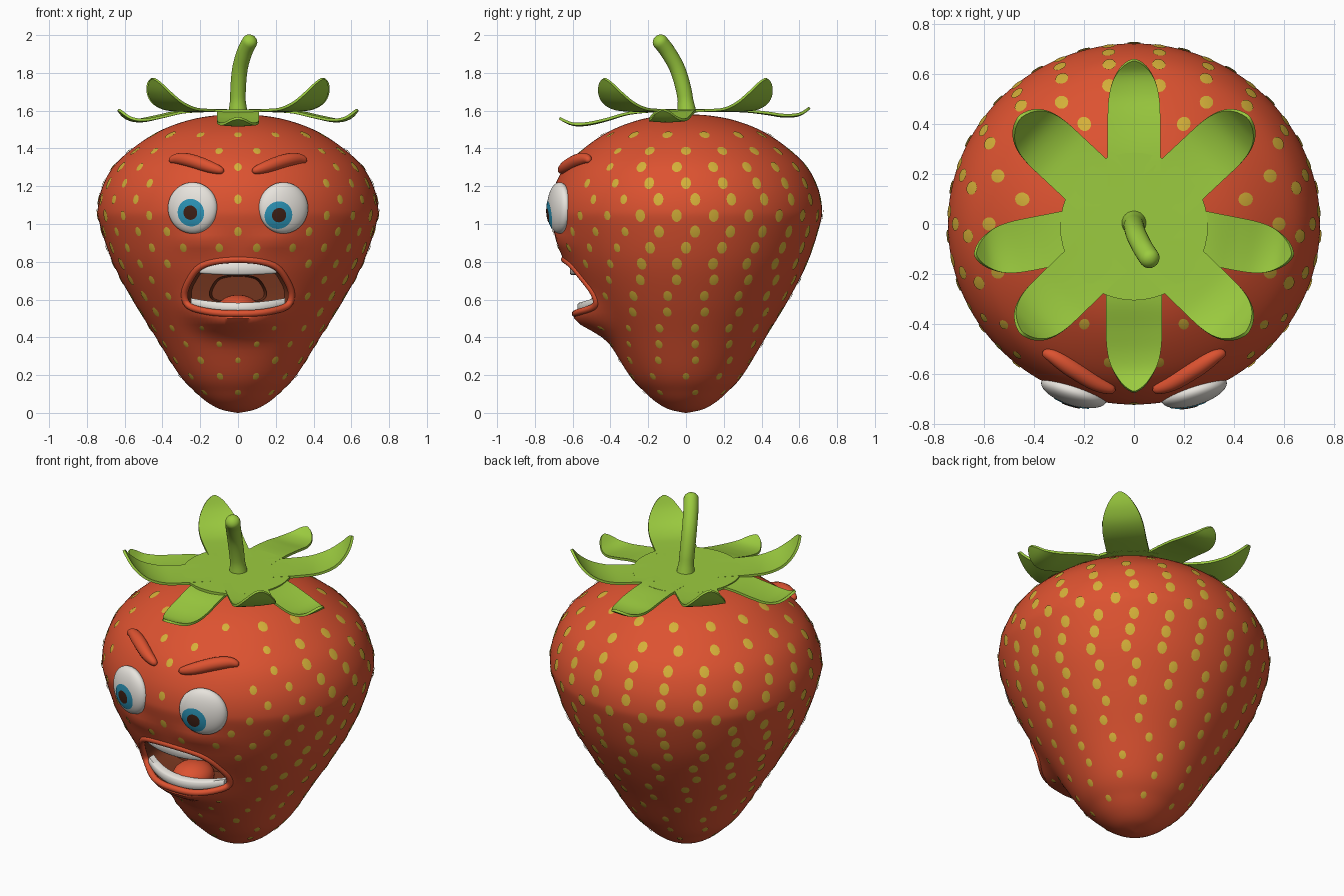
import bpy, bmesh, math
from mathutils import Vector, Matrix

if "Cube" in bpy.data.objects:
    bpy.data.objects.remove(bpy.data.objects["Cube"])


def mat(name, rgb):
    m = bpy.data.materials.new(name)
    m.diffuse_color = (*rgb, 1)
    m.use_nodes = True
    m.node_tree.nodes["Principled BSDF"].inputs["Base Color"].default_value = m.diffuse_color
    return m


RED = mat("strawberry_red", (0.72, 0.085, 0.03))
YELLOW = mat("seed_yellow", (0.66, 0.43, 0.04))
GREEN = mat("leaf_green", (0.33, 0.6, 0.05))
WHITE = mat("warm_white", (0.8, 0.77, 0.72))
BLUE = mat("iris_blue", (0.025, 0.3, 0.48))
PUPIL = mat("pupil_brown", (0.05, 0.015, 0.008))
DARK = mat("mouth_brown", (0.17, 0.035, 0.013))


def make(name, verts, faces, *mats, angle=50):
    me = bpy.data.meshes.new(name)
    me.from_pydata([tuple(v) for v in verts], [], faces)
    bm = bmesh.new()
    bm.from_mesh(me)
    bmesh.ops.recalc_face_normals(bm, faces=bm.faces)
    bm.to_mesh(me)
    bm.free()
    for m in mats:
        me.materials.append(m)
    me.shade_smooth()
    me.set_sharp_from_angle(angle=math.radians(angle))
    ob = bpy.data.objects.new(name, me)
    bpy.context.collection.objects.link(ob)
    return ob


def spline(pts, n=8, closed=False):
    """Catmull-Rom through points of any dimension."""
    p = [Vector(q) for q in pts]
    k, out = len(p), []
    for i in range(k if closed else k - 1):
        g = (lambda j: p[j % k]) if closed else (lambda j: p[max(0, min(k - 1, j))])
        a, b, c, d = g(i - 1), g(i), g(i + 1), g(i + 2)
        for s in range(n):
            t = s / n
            out.append(0.5 * (2 * b + (c - a) * t + (2 * a - 5 * b + 4 * c - d) * t * t
                              + (3 * b - a - 3 * c + d) * t ** 3))
    return out if closed else out + [p[-1]]


def loft(name, rings, *mats, closed=False, angle=50):
    """Skin equal-sized closed rings; cap the ends unless closed."""
    n, k = len(rings[0]), len(rings)
    faces = [(i * n + j, i * n + (j + 1) % n, (i + 1) % k * n + (j + 1) % n, (i + 1) % k * n + j)
             for i in range(k if closed else k - 1) for j in range(n)]
    if not closed:
        faces += [tuple(range(n)), tuple(range((k - 1) * n, k * n))]
    return make(name, [v for r in rings for v in r], faces, *mats, angle=angle)


def tube(name, path, radii, material, closed=False, sides=16):
    rings, k = [], len(path)
    for i, p in enumerate(path):
        a = path[(i - 1) % k] if closed else path[max(0, i - 1)]
        b = path[(i + 1) % k] if closed else path[min(k - 1, i + 1)]
        t = (b - a).normalized()
        u = t.cross(Vector((0, 1, 0.01))).normalized()
        v = t.cross(u)
        rings.append([p + radii[i] * (u * math.cos(w) + v * math.sin(w))
                      for w in (2 * math.pi * j / sides for j in range(sides))])
    return loft(name, rings, material, closed=closed, angle=80)


# Body surface: profile of revolution plus a lower-lip bulge and soft cheeks
PROFILE = spline([(0.004, 0), (0.09, 0.018), (0.16, 0.055), (0.225, 0.11), (0.31, 0.2), (0.435, 0.4),
                  (0.56, 0.6), (0.665, 0.8), (0.732, 1.0), (0.742, 1.09), (0.717, 1.2), (0.655, 1.31),
                  (0.545, 1.41), (0.41, 1.495), (0.26, 1.55), (0.12, 1.575), (0.004, 1.58)], 6)


def radius(z):
    for a, b in zip(PROFILE, PROFILE[1:]):
        if a.y <= z <= b.y:
            return a.x + (b.x - a.x) * (z - a.y) / max(1e-6, b.y - a.y)
    return 0.004


def bulge(x, z):
    lip = 0.11 * math.exp(-(x / 0.25) ** 4 - ((z - 0.495 - 0.6 * x * x) / 0.075) ** 2)
    cheek = 0.018 * math.exp(-((abs(x) - 0.2) / 0.13) ** 2 - ((z - 0.91) / 0.05) ** 2)
    return lip + cheek


def surf(th, z, r=None):
    r = radius(z) if r is None else r
    x, y = r * math.sin(th), -0.97 * r * math.cos(th)
    return Vector((x, y - (bulge(x, z) if y < 0 else 0), z))


def front(x, z):
    return surf(math.asin(max(-1, min(1, x / radius(z)))), z)


SEG = 128
body = loft("berry_body", [[surf(2 * math.pi * j / SEG, p.y, p.x) for j in range(SEG)] for p in PROFILE],
            RED, DARK)

# Mouth: cut a cavity with a narrower throat behind it
half = [(0, 0.805), (0.12, 0.795), (0.2, 0.765), (0.25, 0.7), (0.275, 0.63), (0.25, 0.57), (0.14, 0.54), (0, 0.532)]
OUTLINE = spline(half + [(-x, z) for x, z in half[-2:0:-1]], 6, closed=True)
cutter = loft("mouth_cutter", [[(p.x * s, y, 0.64 + (p.y - 0.64) * s) for p in OUTLINE] for y, s in
                               [(-0.95, 1), (-0.36, 1), (-0.31, 0.9), (-0.3, 0.55), (-0.15, 0.5)]], DARK)
cutter.hide_render = True
mod = body.modifiers.new("mouth", 'BOOLEAN')
mod.operation, mod.solver, mod.object = 'DIFFERENCE', 'EXACT', cutter
bpy.context.view_layer.update()
cut = bpy.data.meshes.new_from_object(body.evaluated_get(bpy.context.evaluated_depsgraph_get()))
body.modifiers.clear()
body.data = cut
bpy.data.objects.remove(cutter)
cut.materials.clear()
cut.materials.append(RED)
cut.materials.append(DARK)
for f in cut.polygons:
    c = f.center
    inside = abs(c.x) < 0.3 and 0.5 < c.z < 0.83 and c.y < 0 and c.y > front(c.x, c.z).y + 0.008
    f.material_index = 1 if inside else 0
cut.shade_smooth()
cut.set_sharp_from_angle(angle=math.radians(50))

# Lips, a soft rim round the cut
rim = [front(p.x * 1.03, 0.665 + (p.y - 0.665) * 1.05) + Vector((0, 0.006, 0)) for p in OUTLINE]
tube("lips", rim, [0.018] * len(rim), RED, closed=True, sides=12)


# Teeth: curved strips with rounded section
def teeth(name, w, y0, curve, top, bottom):
    rings = []
    for i in range(25):
        x = w * (i / 12 - 1)
        zt, zb, y = top(x), bottom(x), -(y0 - curve * x * x)
        b = 0.008
        rings.append([(x, y + b, zb), (x, y, zb + b), (x, y, zt - b), (x, y + b, zt),
                      (x, y + 0.05, zt), (x, y + 0.05, zb)])
    loft(name, rings, WHITE)


teeth("upper_teeth", 0.205, 0.615, 1.1, lambda x: 0.803 - 0.8 * x * x, lambda x: 0.73 + 0.2 * x * x)
teeth("lower_teeth", 0.25, 0.575, 1.4, lambda x: 0.583 + 0.4 * x * x, lambda x: 0.53 + 0.55 * x * x)


def ellipsoid(name, centre, size, material, turn=0):
    rings = [[Matrix.Rotation(turn, 3, 'Z') @ Vector((size[0] * math.sin(a) * math.cos(b), -size[1] * math.cos(a),
              size[2] * math.sin(a) * math.sin(b))) + Vector(centre)
              for b in (2 * math.pi * j / 48 for j in range(48))]
             for a in (0.01 + (math.pi - 0.02) * i / 24 for i in range(25))]
    return loft(name, rings, material)


ellipsoid("tongue", (0, -0.42, 0.55), (0.11, 0.12, 0.075), RED)

# Eyes: flattened balls with thin iris and pupil plates that follow them
for side, name, ox, oz in ((-1, "left", 0.005, -0.025), (1, "right", -0.04, -0.038)):
    c = front(side * 0.24, 1.085) + Vector((0, 0.012, 0))
    turn = side * 0.3
    A, B = 0.136, 0.055
    ellipsoid(name + "_eye", c, (A, B, A), WHITE, turn)
    for part, r, lift, m in (("iris", 0.073, 0.003, BLUE), ("pupil", 0.038, 0.006, PUPIL)):
        vs = []
        for k in range(5):
            for j in range(32):
                w, q = 2 * math.pi * j / 32, r * max(0.02, k / 4)
                u, v = ox + q * math.cos(w), oz + q * math.sin(w)
                y = -B * math.sqrt(max(0, 1 - (u * u + v * v) / A ** 2)) - lift
                vs.append(c + Matrix.Rotation(turn, 3, 'Z') @ Vector((u, y, v)))
        fs = [(k * 32 + j, k * 32 + (j + 1) % 32, k * 32 + 32 + (j + 1) % 32, k * 32 + 32 + j)
              for k in range(4) for j in range(32)] + [tuple(range(32))]
        make(f"{name}_{part}", vs, fs, m)
    # Angry brow, tapered at both ends
    path = spline([front(side * x, z) + Vector((0, -0.012, 0)) for x, z in
                   ((0.075, 1.278), (0.15, 1.302), (0.25, 1.335), (0.32, 1.345), (0.365, 1.335))], 6)
    n = len(path) - 1
    tube(name + "_brow", path, [0.004 + 0.032 * math.sin(math.pi * (i / n) ** 0.9) ** 0.6 if 0 < i < n else 0.003
                                for i in range(n + 1)], RED)

# Seeds: staggered rows of thin ovals lying on the skin, kept off the face
verts, faces = [], []
for row in range(17):
    z = 0.11 + 0.085 * row
    count = max(4, round(2 * math.pi * radius(z) / 0.2))
    for i in range(count):
        th = 2 * math.pi * (i + 0.5 * (row % 2)) / count
        p = surf(th, z)
        if p.y < 0:
            ax = abs(p.x)
            if (math.hypot(ax - 0.24, z - 1.085) < 0.175 or math.hypot(p.x / 0.34, (z - 0.64) / 0.22) < 1
                    or (0.04 < ax < 0.4 and abs(z - 1.24 - 0.3 * ax) < 0.07)):
                continue
        tu = (surf(th + 0.01, z) - surf(th - 0.01, z)).normalized()
        tv = (surf(th, z + 0.005) - surf(th, z - 0.005)).normalized()
        nrm = tu.cross(tv)
        s = 0.55 + 0.45 * min(1, z / 0.8)
        if p.y < -0.3:
            s *= 0.75
        base = len(verts)
        verts.append(p + nrm * 0.006)
        for j in range(14):
            w = 2 * math.pi * j / 14
            verts.append(p + tu * 0.027 * s * math.cos(w) + tv * 0.034 * s * math.sin(w) + nrm * 0.003)
            faces.append((base, base + 1 + j, base + 1 + (j + 1) % 14))
make("seeds", verts, faces, YELLOW)

# Leafy cap: a disc and eight leaves, each following its own (radius, height) path
disc = [(0.295 * math.cos(w), 0.295 * math.sin(w) - 0.01, z) for z in (1.592, 1.607)
        for w in (2 * math.pi * j / 48 for j in range(48))]
loft("leaf_disc", [disc[:48], disc[48:]], GREEN)
UP = [(0.15, 1.6), (0.32, 1.6), (0.43, 1.607), (0.52, 1.64), (0.585, 1.7), (0.625, 1.77)]
SIDE = [(0.15, 1.6), (0.3, 1.592), (0.42, 1.565), (0.52, 1.545), (0.59, 1.557), (0.645, 1.605)]
BACK = [(0.15, 1.6), (0.3, 1.598), (0.42, 1.585), (0.52, 1.57), (0.6, 1.578), (0.655, 1.615)]
FRONT = [(0.15, 1.6), (0.3, 1.585), (0.42, 1.55), (0.52, 1.527), (0.6, 1.527), (0.67, 1.56)]
for name, deg, path, wide in (("back_leaf", 90, BACK, 0.105), ("front_leaf", -90, FRONT, 0.112),
                              ("right_leaf", -11, SIDE, 0.105), ("left_leaf", 191, SIDE, 0.105),
                              ("back_right_leaf", 43, UP, 0.115), ("back_left_leaf", 137, UP, 0.115),
                              ("front_right_leaf", -44, UP, 0.115), ("front_left_leaf", 224, UP, 0.115)):
    pts = spline(path, 5)
    rot = Matrix.Rotation(math.radians(deg), 3, 'Z')
    rings, n = [], len(pts) - 1
    for i, p in enumerate(pts):
        t = i / n
        w = wide * (1 if t < 0.4 else max(0.03, 1 - ((t - 0.4) / 0.6) ** 2.3)) ** 0.8
        a, b = pts[max(0, i - 1)], pts[min(n, i + 1)]
        d = (b - a).normalized() * 0.007
        cross = [(u / 4 * w, s) for s, us in ((1, range(-4, 5)), (-1, range(4, -5, -1))) for u in us]
        rings.append([rot @ Vector((p.x - d.y * s, v, p.y + d.x * s + 0.012 * (v / wide) ** 2 * t))
                      for v, s in cross])
    loft(name, rings, GREEN)

# Stem with a rounded tip
path = spline([(0, 0.005, 1.585), (0, -0.01, 1.7), (0.01, -0.045, 1.82), (0.035, -0.095, 1.91), (0.062, -0.137, 1.965)], 6)
tip = (path[-1] - path[-2]).normalized()
rad = [0.041 + 0.012 * max(0, 1 - i / 4) for i in range(len(path))]
for k in range(1, 6):
    a = k / 5 * math.pi / 2
    path.append(path[24] + tip * 0.036 * math.sin(a))
    rad.append(max(0.003, 0.041 * math.cos(a)))
tube("stem", path, rad, GREEN, sides=24)
